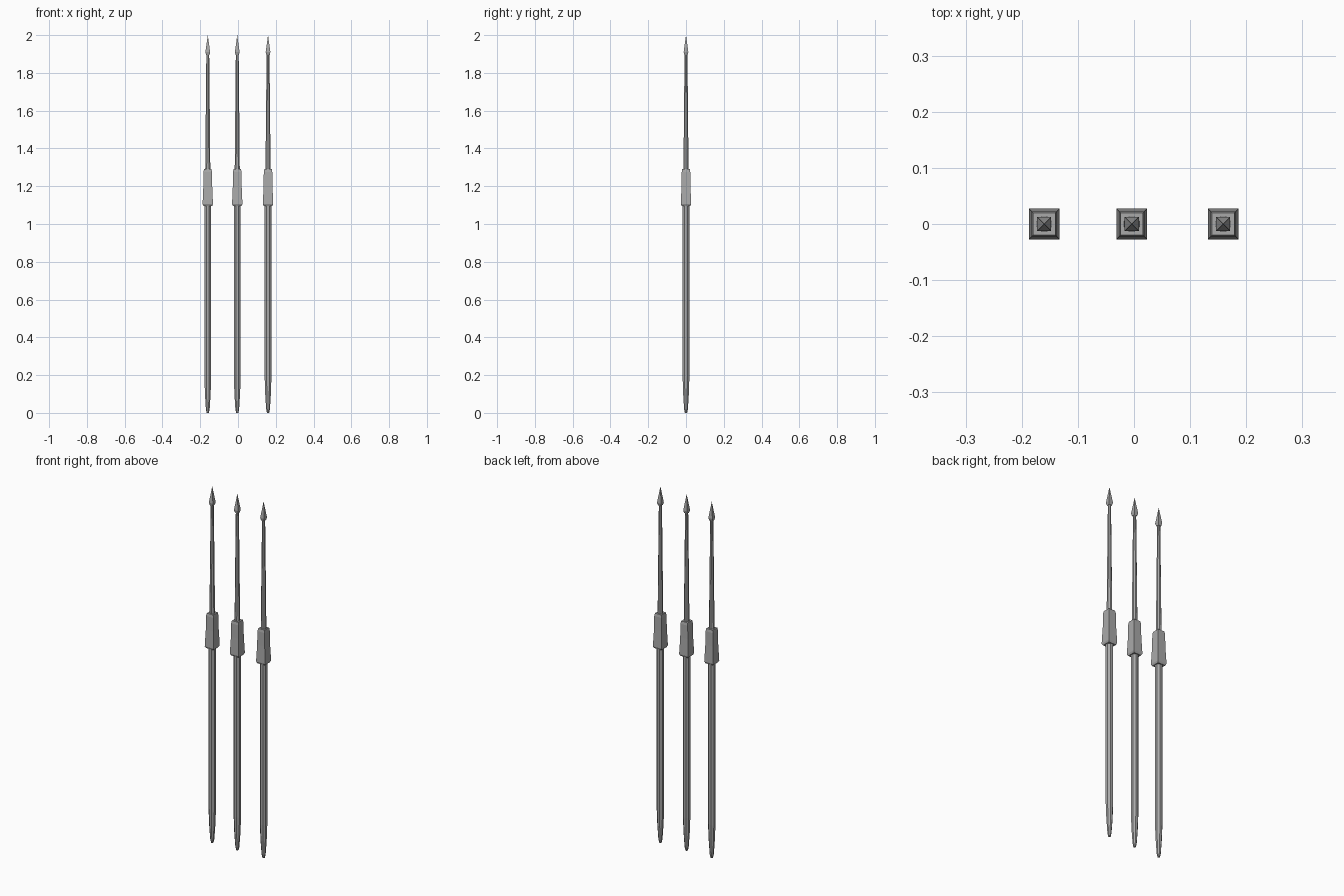
import bpy, bmesh, math

if "Cube" in bpy.data.objects:
    bpy.data.objects.remove(bpy.data.objects["Cube"])

grey = bpy.data.materials.new("plain_grey")
grey.diffuse_color = (0.4, 0.4, 0.4, 1)
grey.use_nodes = True
grey.node_tree.nodes["Principled BSDF"].inputs["Base Color"].default_value = grey.diffuse_color


def lathe(name, profile, sides, x):
    """Stack of regular rings (radius to the flat side, height), capped at both ends."""
    bm = bmesh.new()
    rings = []
    for r, z in profile:
        if r == 0:
            rings.append([bm.verts.new((0, 0, z))])
            continue
        c = r / math.cos(math.pi / sides)
        rings.append([bm.verts.new((c * math.cos(a), c * math.sin(a), z))
                      for a in (2 * math.pi * (i + 0.5) / sides for i in range(sides))])
    for lo, hi in zip(rings, rings[1:]):
        for i in range(sides):
            j = (i + 1) % sides
            if len(hi) == 1:
                bm.faces.new((lo[i], lo[j], hi[0]))
            else:
                bm.faces.new((lo[i], lo[j], hi[j], hi[i]))
    for ring in (rings[0], rings[-1]):
        if len(ring) > 1:
            bm.faces.new(ring)
    bmesh.ops.recalc_face_normals(bm, faces=bm.faces)
    me = bpy.data.meshes.new(name)
    bm.to_mesh(me)
    bm.free()
    me.materials.append(grey)
    ob = bpy.data.objects.new(name, me)
    ob.location.x = x
    bpy.context.collection.objects.link(ob)


for n, x in enumerate((-0.16, -0.004, 0.159), 1):
    # wooden pole with a tapered foot
    lathe(f"pole_{n}", [(0.006, 0), (0.010, 0.02), (0.015, 0.10), (0.018, 0.19),
                        (0.018, 1.12)], 8, x)
    # square joint block, chamfered at both ends
    lathe(f"joint_block_{n}", [(0.023, 1.095), (0.0275, 1.105), (0.0235, 1.2),
                               (0.0225, 1.275), (0.020, 1.29)], 4, x)
    # thin iron shank
    lathe(f"shank_{n}", [(0.0135, 1.28), (0.012, 1.45), (0.0075, 1.91)], 8, x)
    # pyramid point
    lathe(f"point_{n}", [(0.009, 1.895), (0.0125, 1.91), (0, 2.0)], 4, x)
